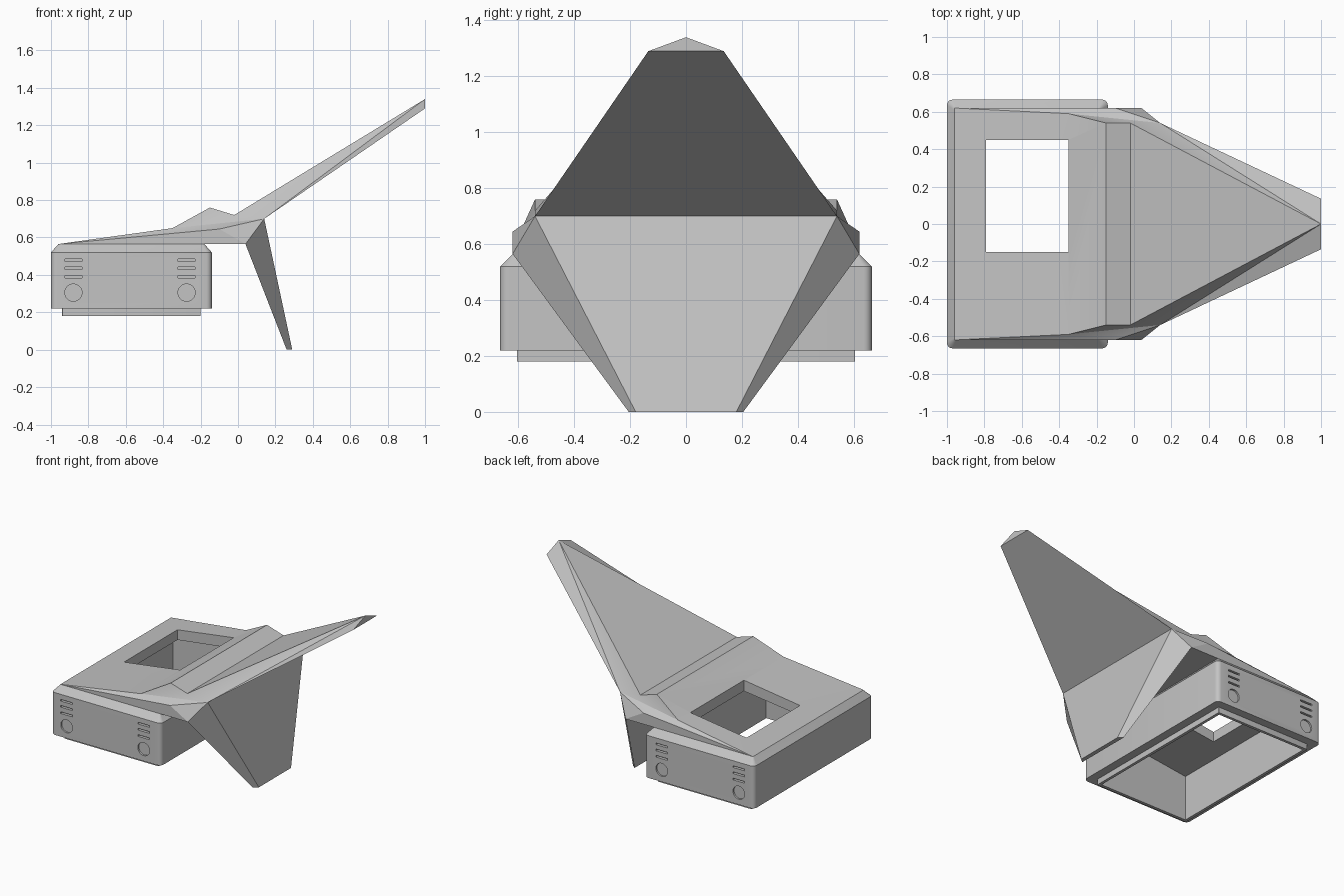
import bpy, bmesh, math
from mathutils import Matrix, Vector

cube = bpy.data.objects.get("Cube")
if cube:
    bpy.data.objects.remove(cube, do_unlink=True)

grey = bpy.data.materials.new("light_grey")
grey.use_nodes = True
grey.diffuse_color = (0.55, 0.55, 0.55, 1)
grey.node_tree.nodes["Principled BSDF"].inputs["Base Color"].default_value = (0.55, 0.55, 0.55, 1)


def to_object(name, bm):
    bmesh.ops.recalc_face_normals(bm, faces=bm.faces)
    mesh = bpy.data.meshes.new(name)
    bm.to_mesh(mesh)
    bm.free()
    mesh.materials.append(grey)
    obj = bpy.data.objects.new(name, mesh)
    bpy.context.collection.objects.link(obj)
    return obj


def add_box(bm, low, high):
    low, high = Vector(low), Vector(high)
    size = high - low
    mat = Matrix.Translation((low + high) / 2) @ Matrix.Diagonal((*size, 1))
    return bmesh.ops.create_cube(bm, size=1, matrix=mat)["verts"]


def rounded_ring(bm, x0, x1, y, z, r, steps=5):
    """Rectangle symmetric in y with rounded corners."""
    ring = []
    corners = [(x1 - r, y - r), (x0 + r, y - r), (x0 + r, r - y), (x1 - r, r - y)]
    for i, (cx, cy) in enumerate(corners):
        for k in range(steps + 1):
            a = (i + k / steps) * math.pi / 2
            ring.append(bm.verts.new((cx + r * math.cos(a), cy + r * math.sin(a), z)))
    return ring


def cut(obj, cutter):
    mod = obj.modifiers.new("cut", "BOOLEAN")
    mod.operation = "DIFFERENCE"
    mod.solver = "EXACT"
    mod.object = cutter
    bpy.context.view_layer.objects.active = obj
    bpy.ops.object.modifier_apply(modifier=mod.name)


# Housing: stepped lip, rounded box and chamfered top
bm = bmesh.new()
rings = [rounded_ring(bm, *p) for p in (
    (-0.94, -0.20, 0.605, 0.18, 0.004),
    (-0.94, -0.20, 0.605, 0.22, 0.004),
    (-1.00, -0.14, 0.665, 0.22, 0.03),
    (-1.00, -0.14, 0.665, 0.52, 0.03),
    (-0.96, -0.18, 0.62, 0.565, 0.01))]
for a, b in zip(rings, rings[1:]):
    for i in range(len(a)):
        j = (i + 1) % len(a)
        bm.faces.new((a[i], a[j], b[j], b[i]))
bm.faces.new(rings[0])
bm.faces.new(rings[-1])
housing = to_object("housing", bm)

# Roof with upper and lower fins, one mirrored solid
points = {
    "corner": (-0.96, 0.62, 0.565), "shoulder": (-0.35, 0.59, 0.65),
    "ridge": (-0.15, 0.54, 0.76), "valley": (-0.02, 0.54, 0.72),
    "elbow": (0.14, 0.54, 0.70), "flank": (-0.10, 0.62, 0.645),
    "hip": (0.04, 0.62, 0.565), "toe_in": (0.26, 0.205, 0.0),
    "toe_out": (0.29, 0.18, 0.0), "tip": (1.0, 0.135, 1.29)}
bm = bmesh.new()
sides = []
for s in (1, -1):
    sides.append({n: bm.verts.new((x, s * y, z)) for n, (x, y, z) in points.items()})
apex = bm.verts.new((1.0, 0.0, 1.34))
left, right = sides
bridges = ("corner shoulder", "shoulder ridge", "ridge valley", "elbow tip",
           "elbow toe_out", "toe_out toe_in", "toe_in hip", "hip corner")
for pair in bridges:
    a, b = pair.split()
    bm.faces.new((left[a], left[b], right[b], right[a]))
for n in ("valley", "tip"):
    bm.faces.new((left[n], right[n], apex))
flanks = ("corner shoulder flank", "corner flank hip", "shoulder ridge valley",
          "shoulder valley elbow", "shoulder elbow flank", "flank elbow hip",
          "elbow toe_out toe_in hip")
for side in sides:
    for names in flanks:
        bm.faces.new([side[n] for n in names.split()])
    for a, b in (("valley", "elbow"), ("elbow", "tip")):
        bm.faces.new((side[a], side[b], apex))
roof = to_object("roof_and_fins", bm)

# Hollow inside with a sloping ceiling
bm = bmesh.new()
for v in add_box(bm, (-0.92, -0.585, 0.1), (-0.22, 0.585, 0.5)):
    if v.co.z > 0.3 and v.co.x > -0.5:
        v.co.z += 0.09
cavity = to_object("cavity_cutter", bm)

# Rectangular window through the roof
bm = bmesh.new()
add_box(bm, (-0.79, -0.15, 0.3), (-0.35, 0.45, 0.9))
window = to_object("window_cutter", bm)

# Slots and round recesses on both end walls
bm = bmesh.new()
for s in (-1, 1):
    for x in (-0.88, -0.275):
        for z in (0.39, 0.435, 0.478):
            add_box(bm, (x - 0.046, s * 0.665 - 0.02, z - 0.006),
                    (x + 0.046, s * 0.665 + 0.02, z + 0.006))
        mat = Matrix.Translation((x, s * 0.665, 0.305)) @ Matrix.Rotation(math.pi / 2, 4, "X")
        bmesh.ops.create_cone(bm, cap_ends=True, segments=32, radius1=0.046,
                              radius2=0.046, depth=0.024, matrix=mat)
vents = to_object("vent_cutter", bm)

for cutter in (cavity, window, vents):
    cut(housing, cutter)
for cutter in (cavity, window):
    cut(roof, cutter)
for cutter in (cavity, window, vents):
    bpy.data.objects.remove(cutter, do_unlink=True)

# Smooth rounded corners, keep creases crisp
for obj in (housing, roof):
    bpy.ops.object.select_all(action="DESELECT")
    obj.select_set(True)
    bpy.context.view_layer.objects.active = obj
    bpy.ops.object.shade_smooth_by_angle(angle=math.radians(25))
